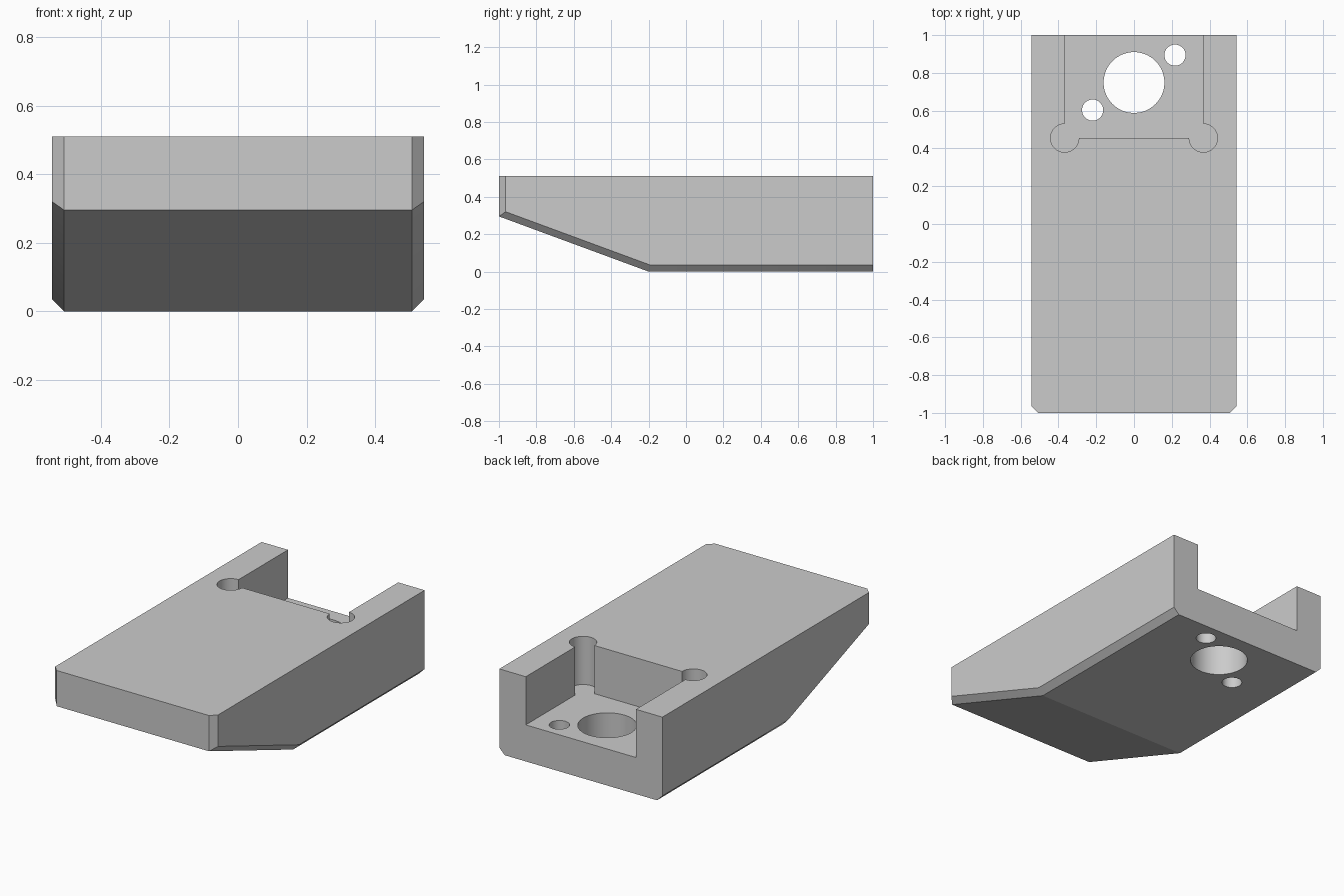
import bpy
import bmesh
import math
from mathutils import Matrix, Vector

if "Cube" in bpy.data.objects:
    bpy.data.objects.remove(bpy.data.objects["Cube"])

HALF_W, TOP, CHAMFER = 0.543, 0.51, 0.036
NOSE_Z, BEND_Y = 0.295, -0.2      # ramp runs from the nose down to the flat base
FLOOR_Z = 0.22                    # pocket floor

grey = bpy.data.materials.new("plain grey")
grey.use_nodes = True
colour = (0.6, 0.6, 0.6, 1)
grey.diffuse_color = colour
grey.node_tree.nodes["Principled BSDF"].inputs["Base Color"].default_value = colour


def make_object(name, bm):
    mesh = bpy.data.meshes.new(name)
    bmesh.ops.recalc_face_normals(bm, faces=bm.faces[:])
    bm.to_mesh(mesh)
    bm.free()
    mesh.materials.append(grey)
    obj = bpy.data.objects.new(name, mesh)
    bpy.context.collection.objects.link(obj)
    return obj


def box_bmesh(low, high):
    low, high = Vector(low), Vector(high)
    bm = bmesh.new()
    place = Matrix.Translation((low + high) / 2) @ Matrix.Diagonal((*(high - low), 1))
    bmesh.ops.create_cube(bm, size=1, matrix=place)
    return bm


def slice_off(bm, point, normal):
    """Remove everything beyond a plane and close the cut."""
    bmesh.ops.bisect_plane(bm, geom=bm.verts[:] + bm.edges[:] + bm.faces[:], dist=1e-6,
                           plane_co=point, plane_no=normal, clear_outer=True)
    bmesh.ops.holes_fill(bm, edges=[e for e in bm.edges if e.is_boundary], sides=0)


def cut(target, cutter):
    """Subtract a cutter for good and discard it."""
    cutter.hide_render = True
    mod = target.modifiers.new("cut", 'BOOLEAN')
    mod.operation, mod.solver, mod.object = 'DIFFERENCE', 'EXACT', cutter
    bpy.ops.object.modifier_apply(modifier=mod.name)
    bpy.data.objects.remove(cutter)


def cylinder(name, x, y, radius, bottom):
    bm = bmesh.new()
    height = 0.7 - bottom
    bmesh.ops.create_cone(bm, cap_ends=True, segments=64, radius1=radius, radius2=radius,
                          depth=height, matrix=Matrix.Translation((x, y, bottom + height / 2)))
    return make_object(name, bm)


# Block with a ramped underside and chamfered nose and lower edges
bm = box_bmesh((-HALF_W, -1, 0), (HALF_W, 1, TOP))
ramp = Vector((0, -NOSE_Z, -(BEND_Y + 1))).normalized()
slice_off(bm, (0, BEND_Y, 0), ramp)
for side in (-1, 1):
    out = Vector((side, 0, 0))
    inner_x = side * (HALF_W - CHAMFER)
    slice_off(bm, (inner_x, -1, 0), out + Vector((0, -1, 0)))
    slice_off(bm, (inner_x, BEND_Y, 0), out + Vector((0, 0, -1)))
    slice_off(bm, (inner_x, BEND_Y, 0), out + ramp)
block = make_object("mount_block", bm)
bpy.context.view_layer.objects.active = block
block.select_set(True)

# Rear pocket with rounded corner reliefs
POCKET_X, POCKET_Y = 0.367, 0.455
cut(block, make_object("pocket_cutter", box_bmesh((-POCKET_X, POCKET_Y, FLOOR_Z),
                                                  (POCKET_X, 1.1, 0.7))))
for side in (-1, 1):
    cut(block, cylinder("relief_cutter", side * POCKET_X, POCKET_Y, 0.075, FLOOR_Z))

# Through holes in the pocket floor
for x, y, radius in ((0, 0.749, 0.161), (0.217, 0.894, 0.056), (-0.219, 0.603, 0.056)):
    cut(block, cylinder("hole_cutter", x, y, radius, -0.1))

bpy.ops.object.shade_smooth_by_angle(angle=math.radians(15))
